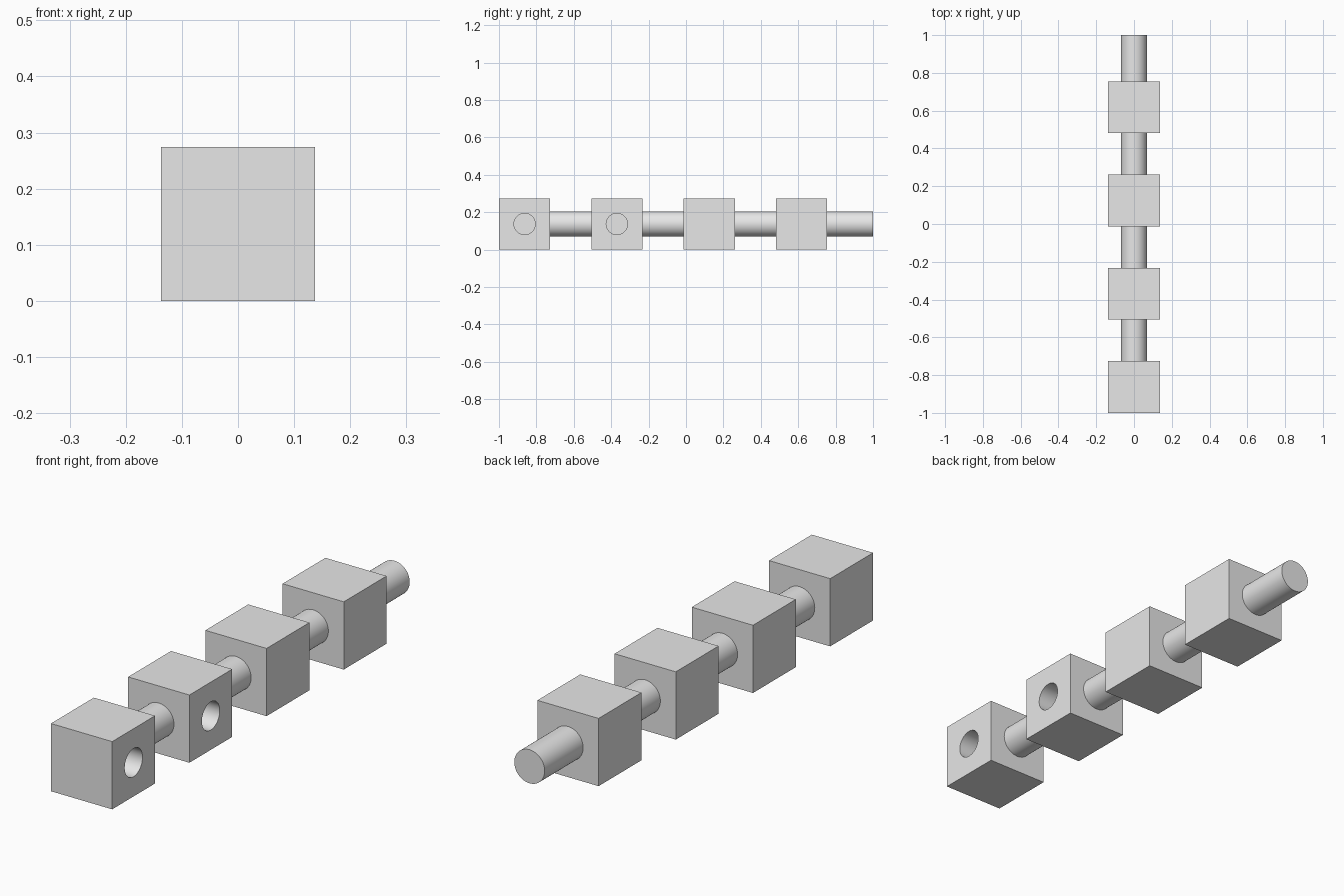
import bpy
import math

cube = bpy.data.objects.get("Cube")
if cube:
    bpy.data.objects.remove(cube, do_unlink=True)

SIDE = 0.274          # block edge length
PITCH = 0.4935        # spacing between blocks
ROD_R, ROD_LEN = 0.068, 0.246
HOLE_R, HOLE_DEPTH = 0.057, 0.137
MID = SIDE / 2

grey = bpy.data.materials.new("light_grey")
grey.use_nodes = True
grey.diffuse_color = (0.8, 0.8, 0.8, 1)
grey.node_tree.nodes["Principled BSDF"].inputs["Base Color"].default_value = (0.8, 0.8, 0.8, 1)


def finish(obj, name):
    obj.name = name
    obj.data.materials.clear()
    obj.data.materials.append(grey)
    return obj


def cylinder(name, radius, length, centre, rotation):
    bpy.ops.mesh.primitive_cylinder_add(vertices=64, radius=radius, depth=length,
                                        location=centre, rotation=rotation)
    obj = finish(bpy.context.object, name)
    bpy.ops.object.shade_smooth_by_angle(angle=math.radians(30))
    return obj


def drill(block, y):
    # Blind round hole in the +x face
    cutter = cylinder("hole_cutter", HOLE_R, HOLE_DEPTH * 2,
                      (MID, y, MID), (0, math.pi / 2, 0))
    cutter.hide_render = True
    mod = block.modifiers.new("hole", "BOOLEAN")
    mod.operation = "DIFFERENCE"
    mod.solver = "EXACT"
    mod.object = cutter
    bpy.ops.object.select_all(action="DESELECT")
    bpy.context.view_layer.objects.active = block
    block.select_set(True)
    bpy.ops.object.modifier_apply(modifier=mod.name)
    bpy.data.objects.remove(cutter, do_unlink=True)
    bpy.ops.object.shade_smooth_by_angle(angle=math.radians(30))


# Row of blocks, each with a rod on its back face
for i in range(4):
    y = -1 + MID + i * PITCH
    bpy.ops.mesh.primitive_cube_add(size=SIDE, location=(0, y, MID))
    block = finish(bpy.context.object, f"block_{i + 1}")
    if i < 2:
        drill(block, y)
    cylinder(f"rod_{i + 1}", ROD_R, ROD_LEN,
             (0, y + MID + ROD_LEN / 2, MID), (math.pi / 2, 0, 0))
